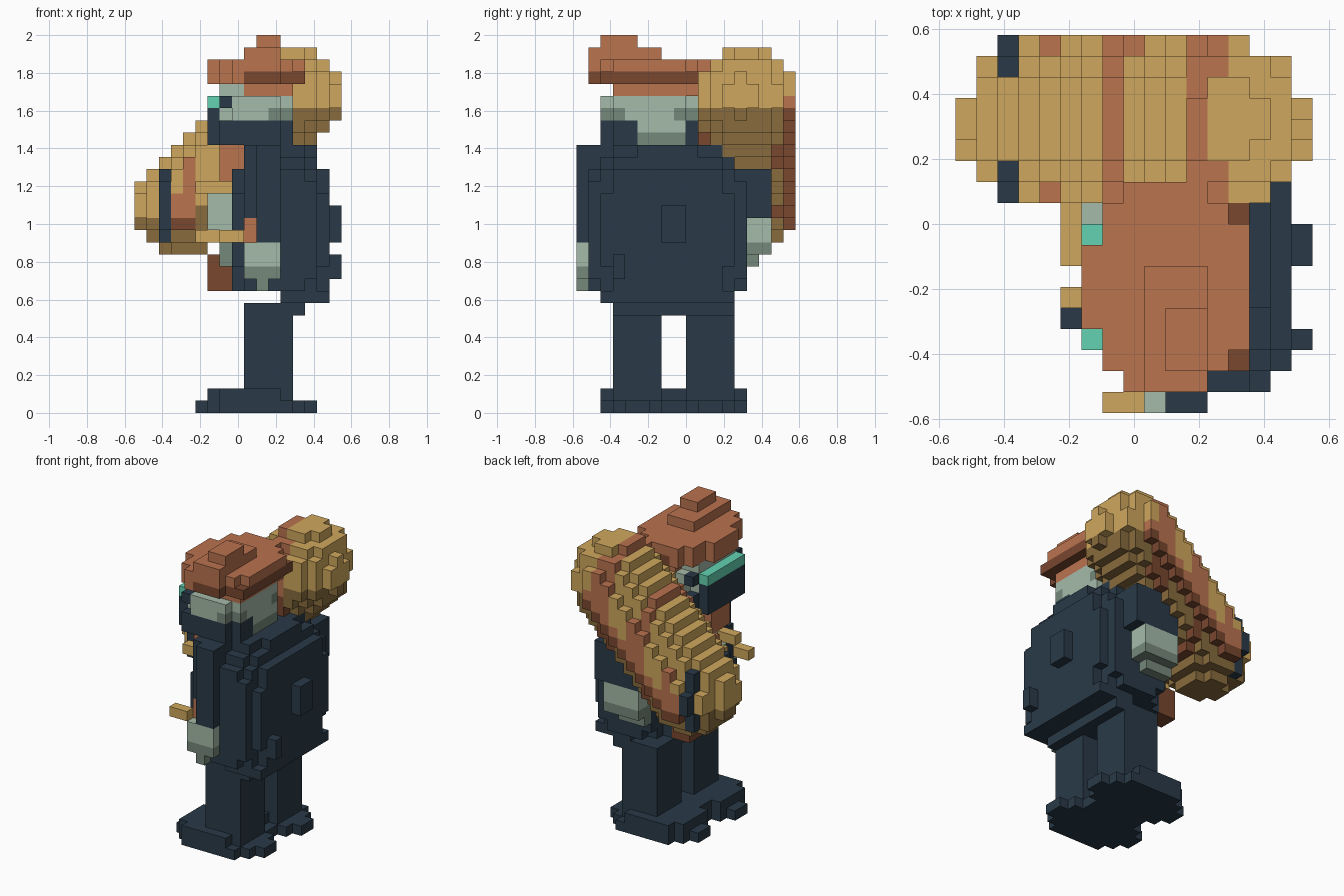
import bpy
import bmesh
from mathutils import Vector

old = bpy.data.objects.get("Cube")
if old:
    bpy.data.objects.remove(old)

UNIT = 2 / 31                      # edge of one block
ORIGIN = Vector((-8.5, -9, 0))     # grid corner, in blocks


def linear(hex_code):
    vals = [int(hex_code[n:n + 2], 16) / 255 for n in (0, 2, 4)]
    return [v / 12.92 if v < 0.04 else ((v + 0.055) / 1.055) ** 2.4 for v in vals] + [1]


PALETTE = {"navy": "293a48", "rust": "ba734f", "tan": "cfa75d", "pale_green": "a5bba9",
           "teal": "63d2b1", "dark_rust": "78472f", "dark_tan": "886b3d",
           "dark_pale_green": "76887b"}
materials = {}
for name, code in PALETTE.items():
    mat = bpy.data.materials.new(name)
    mat.use_nodes = True
    mat.diffuse_color = linear(code)
    mat.node_tree.nodes["Principled BSDF"].inputs["Base Color"].default_value = linear(code)
    materials[name] = mat
SLOTS = list(PALETTE)

blocks = {}   # grid cell -> (part, colour); the first part to claim a cell keeps it


def fill(part, colour, test):
    """Claim every free cell whose centre passes the test."""
    for i in range(17):
        for j in range(18):
            for k in range(31):
                if (i, j, k) not in blocks and test(i + .5, j + .5, k + .5):
                    c = colour(i, j, k) if callable(colour) else colour
                    blocks[i, j, k] = (part, c)


def box(part, colour, xs, ys, zs):
    """Box of cells, with inclusive ranges."""
    fill(part, colour, lambda *p: all(a < v < b + 1 for v, (a, b) in zip(p, (xs, ys, zs))))


def rounded(part, colour, centre, half, power, zs):
    """Superellipsoid; a half size of 99 in z makes a straight column."""
    fill(part, colour, lambda *p: zs[0] < p[2] < zs[1] + 1 and
         sum(abs((v - c) / h) ** power for v, c, h in zip(p, centre, half)) <= 1)


# Feet and legs
for side, y in (("right", 3), ("left", 9)):
    rounded(side + "_foot", "navy", (10, y + 2, 0), (5, 3.1, 99), 2.05, (0, 0))
    rounded(side + "_foot", "navy", (9.5, y + 2, 0), (3.7, 3.1, 99), 2.05, (1, 1))
    box(side + "_leg", "navy", (9, 12), (y, y + 3), (2, 7))
box("hips", "navy", (9, 13), (3, 12), (8, 8))

# Right arm with a short stick in the hand
box("right_stick", "tan", (7, 8), (0, 0), (14, 14))
box("right_stick", "rust", (9, 9), (1, 1), (14, 15))
box("right_hand", "pale_green", (9, 11), (0, 1), (12, 13))
box("right_hand", "dark_pale_green", (9, 11), (0, 1), (11, 11))
box("right_hand", "dark_pale_green", (10, 10), (0, 1), (10, 10))
box("right_arm", "navy", (10, 11), (0, 0), (14, 21))
box("right_arm", "navy", (9, 11), (1, 2), (14, 21))

# Left arm
box("left_hand", "pale_green", (9, 12), (14, 15), (14, 15))
box("left_hand", "dark_pale_green", (9, 12), (14, 15), (13, 13))
box("left_hand", "dark_pale_green", (9, 11), (14, 14), (12, 12))
box("left_arm", "navy", (9, 13), (13, 15), (16, 19))

# Coat with a hem and folds on its back
rounded("coat", "navy", (12, 7.5, 14.7), (4.1, 6.6, 7.3), 3.5, (10, 21))
box("coat_hem", "navy", (12, 15), (2, 12), (9, 9))
box("coat_fold", "navy", (16, 16), (7, 8), (14, 16))
box("coat_fold", "navy", (16, 16), (3, 3), (11, 12))

# Chest details
box("shirt", "pale_green", (6, 8), (6, 9), (15, 17))
box("shirt", "pale_green", (7, 8), (6, 9), (18, 18))
box("shirt", "dark_pale_green", (7, 8), (7, 9), (12, 14))
box("neckerchief", "rust", (7, 8), (4, 6), (19, 21))
box("mouthpiece", "tan", (5, 7), (5, 5), (18, 18))
box("mouthpiece", "tan", (5, 6), (7, 9), (14, 14))

# Neck, collar and head
box("neck", "pale_green", (10, 12), (5, 8), (23, 23))
box("neck", "dark_pale_green", (10, 12), (5, 8), (22, 22))
rounded("collar", "navy", (9.5, 6, 0), (3.8, 4.4, 99), 2.4, (22, 23))
box("collar", "navy", (6, 6), (3, 8), (23, 24))
box("visor", "teal", (6, 6), (3, 8), (25, 25))
box("visor_strap", "navy", (7, 7), (2, 9), (25, 25))
box("hair", "rust", (9, 12), (3, 9), (26, 26))
box("head", "pale_green", (7, 8), (3, 8), (26, 26))
rounded("head", lambda i, j, k: "dark_pale_green" if k == 24 and i > 10 and j not in range(4, 8)
        else "pale_green", (10, 6, 0), (3.2, 4.1, 99), 3.5, (24, 25))

# Floppy hat, darker along the lower rim
rounded("hat", lambda i, j, k: "dark_rust" if i > 8 else "rust",
        (10.35, 6, 0), (4.25, 5, 99), 2.3, (27, 27))
rounded("hat", "rust", (10.35, 6, 0), (4.25, 5.1, 99), 2.2, (28, 28))
box("hat", "rust", (9, 11), (1, 6), (29, 29))
box("hat_tip", "rust", (10, 11), (2, 4), (30, 30))

# Striped bag slung diagonally over the left shoulder
LOW, HIGH = Vector((4.2, 13.85, 17)), Vector((12.78, 13.85, 26))
RADIUS = 4.06


def bag_offset(*p):
    """Vector from the nearest point of the bag's axis."""
    axis = HIGH - LOW
    t = (Vector(p) - LOW).dot(axis) / axis.length_squared
    return Vector(p) - LOW - axis * min(1, max(0, t))


def bag_colour(i, j, k):
    flank = abs(j + .5 - 14)
    if i == 2 and flank > 2:
        return "navy"
    rust = (i in (7, 11) or (i == 12 and flank > 2) or (flank > 3 and i in (4, 8))
            or (i == 3 and flank > 3 and k < 18) or (j == 17 and k - i < 13))
    shade = "dark_" if bag_offset(i + .5, j + .5, k + .5).z < -.15 * RADIUS else ""
    return shade + ("rust" if rust else "tan")


fill("bag", bag_colour, lambda *p: bag_offset(*p).length <= RADIUS)
box("bag_tassel", "dark_rust", (6, 7), (10, 11), (10, 12))

# Turn each part into a mesh of its exposed block faces
for part in dict.fromkeys(p for p, c in blocks.values()):
    bm = bmesh.new()
    for cell, (owner, colour) in blocks.items():
        if owner != part:
            continue
        for axis in range(3):
            for sign in (-1, 1):
                step = Vector((0, 0, 0))
                step[axis] = sign
                centre = Vector(cell)
                if tuple(int(v) for v in centre + step) in blocks:
                    continue
                u, v = Vector((0, 0, 0)), Vector((0, 0, 0))
                u[(axis + 1) % 3] = .5
                v[(axis + 2) % 3] = .5 * sign
                mid = centre + Vector((.5, .5, .5)) + step / 2 + ORIGIN
                ring = (mid - u - v, mid + u - v, mid + u + v, mid - u + v)
                face = bm.faces.new([bm.verts.new(p * UNIT) for p in ring])
                face.material_index = SLOTS.index(colour)
    bmesh.ops.remove_doubles(bm, verts=bm.verts, dist=UNIT / 100)
    mesh = bpy.data.meshes.new(part)
    bm.to_mesh(mesh)
    bm.free()
    for name in SLOTS:
        mesh.materials.append(materials[name])
    bpy.context.collection.objects.link(bpy.data.objects.new(part, mesh))
